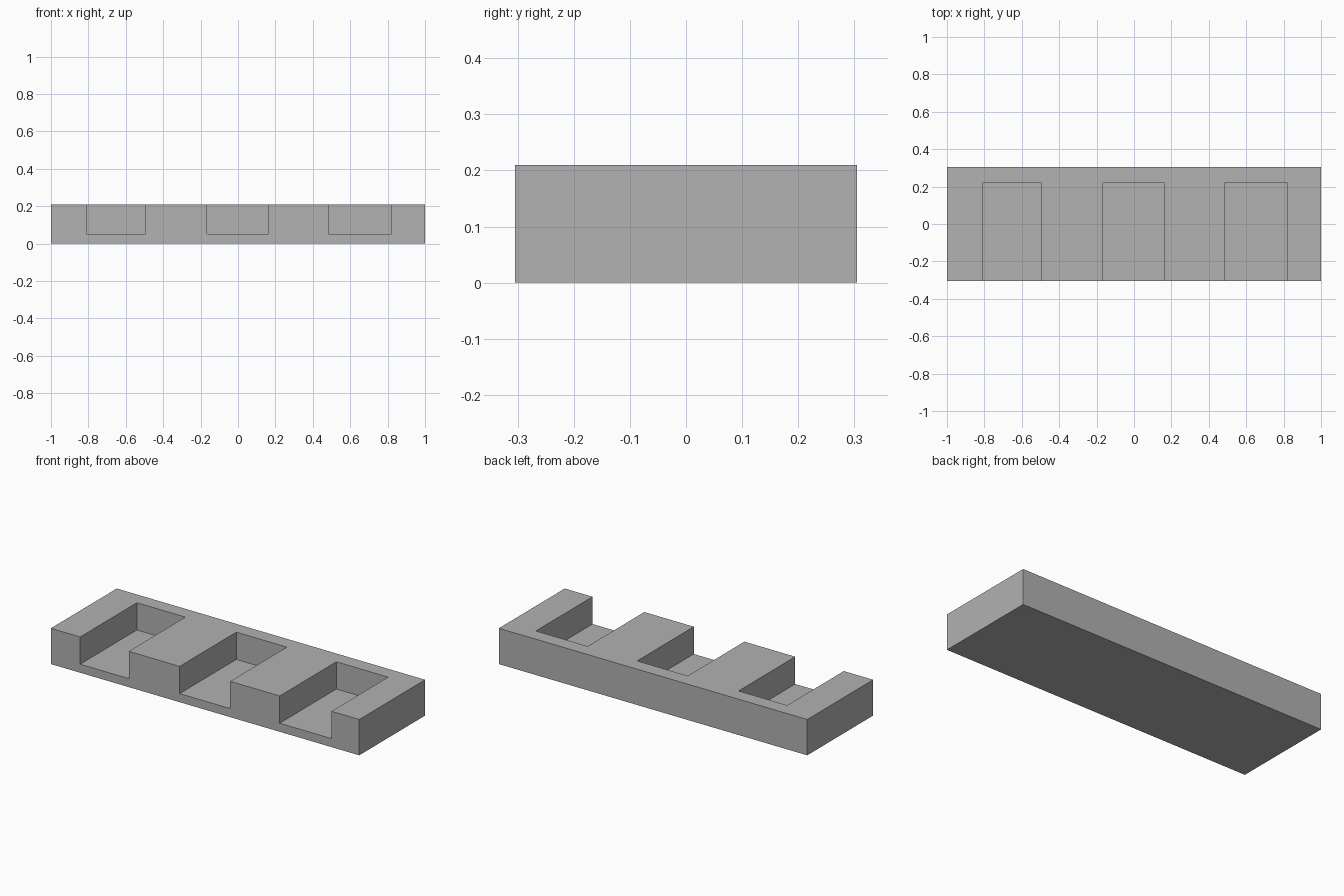
import bpy
import bmesh
from mathutils import Matrix, Vector

cube = bpy.data.objects.get("Cube")
if cube:
    bpy.data.objects.remove(cube, do_unlink=True)

WIDTH, DEPTH, HEIGHT = 2.0, 0.61, 0.21
FLOOR = 0.05        # height of the slot floors
SLOT_BACK = 0.22    # y of the slot rear walls
SLOTS = [(-0.81, -0.495), (-0.165, 0.163), (0.484, 0.82)]

grey = bpy.data.materials.new("plain grey")
grey.use_nodes = True
colour = (0.445, 0.445, 0.445, 1.0)
grey.diffuse_color = colour
grey.node_tree.nodes["Principled BSDF"].inputs["Base Color"].default_value = colour


def add_box(bm, low, high):
    low, high = Vector(low), Vector(high)
    place = Matrix.Translation((low + high) / 2) @ Matrix.Diagonal((*(high - low), 1))
    bmesh.ops.create_cube(bm, size=1, matrix=place)


def make_object(name, boxes):
    bm = bmesh.new()
    for low, high in boxes:
        add_box(bm, low, high)
    mesh = bpy.data.meshes.new(name)
    bm.to_mesh(mesh)
    bm.free()
    mesh.materials.append(grey)
    obj = bpy.data.objects.new(name, mesh)
    bpy.context.collection.objects.link(obj)
    return obj


# Solid block
block = make_object("slotted_block", [
    ((-WIDTH / 2, -DEPTH / 2, 0), (WIDTH / 2, DEPTH / 2, HEIGHT))])

# Three slots, open at the front and top
cutter = make_object("slot_cutter", [
    ((x0, -DEPTH, FLOOR), (x1, SLOT_BACK, HEIGHT * 2)) for x0, x1 in SLOTS])
cutter.hide_render = True

cut = block.modifiers.new("slots", 'BOOLEAN')
cut.operation = 'DIFFERENCE'
cut.solver = 'EXACT'
cut.object = cutter

# Apply the cut and discard the cutter
bpy.context.view_layer.objects.active = block
block.select_set(True)
bpy.ops.object.modifier_apply(modifier=cut.name)
bpy.data.objects.remove(cutter, do_unlink=True)
